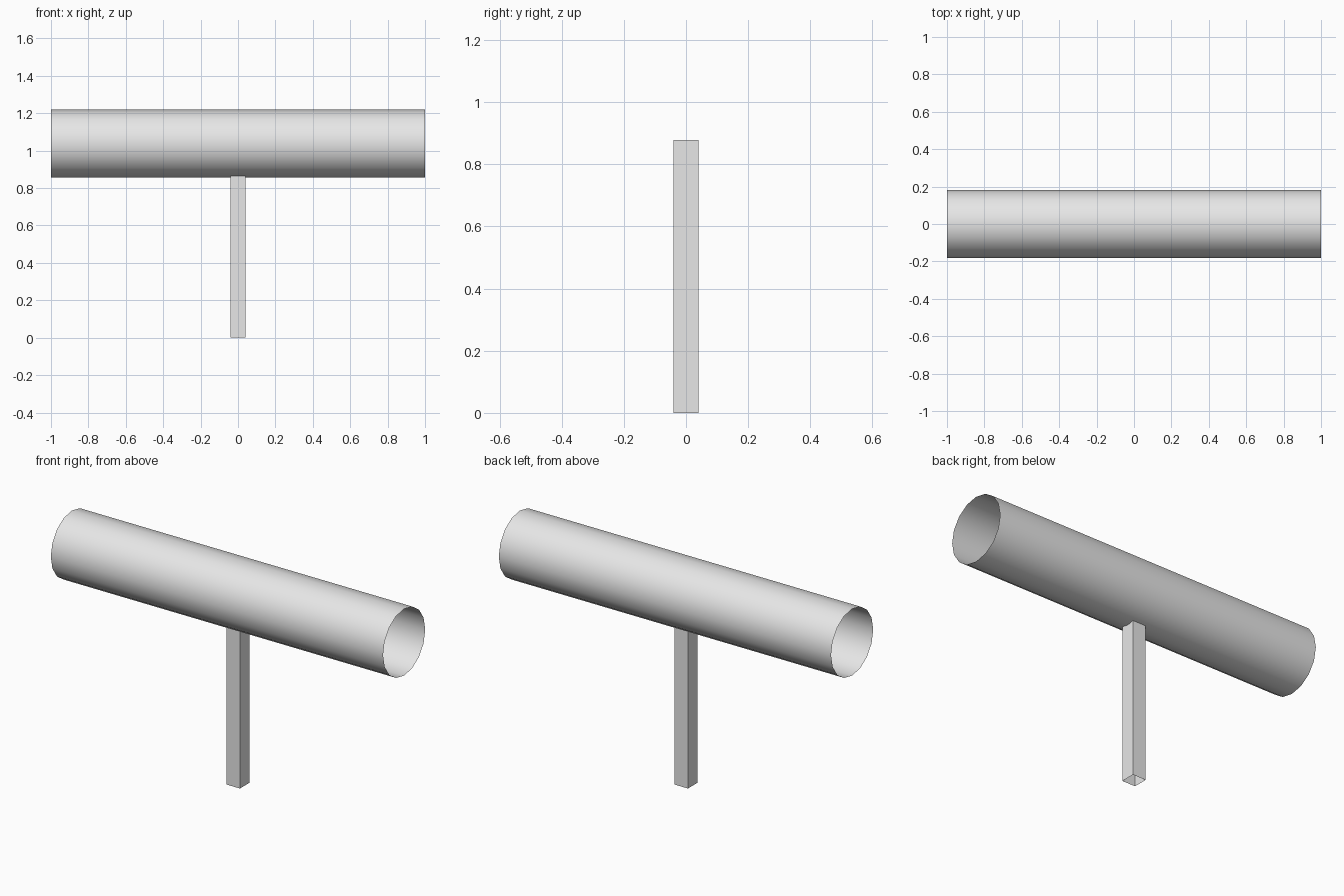
import bpy
import math

old = bpy.data.objects.get("Cube")
if old:
    bpy.data.objects.remove(old, do_unlink=True)

# Single light grey colour
grey = bpy.data.materials.new("light_grey")
grey.use_nodes = True
colour = (0.8, 0.8, 0.8, 1)
grey.diffuse_color = colour
grey.node_tree.nodes["Principled BSDF"].inputs["Base Color"].default_value = colour


def open_prism(name, sides, radius, length, centre_z, rotation):
    """Thin-walled prism without end caps."""
    bpy.ops.mesh.primitive_cylinder_add(
        vertices=sides, radius=radius, depth=length, end_fill_type='NOTHING',
        location=(0, 0, centre_z), rotation=rotation)
    obj = bpy.context.object
    obj.name = name
    obj.data.materials.append(grey)
    bpy.ops.object.transform_apply(location=False, rotation=True, scale=True)
    return obj


# Horizontal open tube
open_prism("tube", 16, 0.1815, 2, 1.0375, (0, math.pi / 2, 0))
bpy.ops.object.shade_smooth_by_angle(angle=math.radians(30))

# Square hollow post, its top reaching just inside the tube
half_width = 0.04
height = 0.878
open_prism("post", 4, half_width * math.sqrt(2), height, height / 2,
           (0, 0, math.pi / 4))
